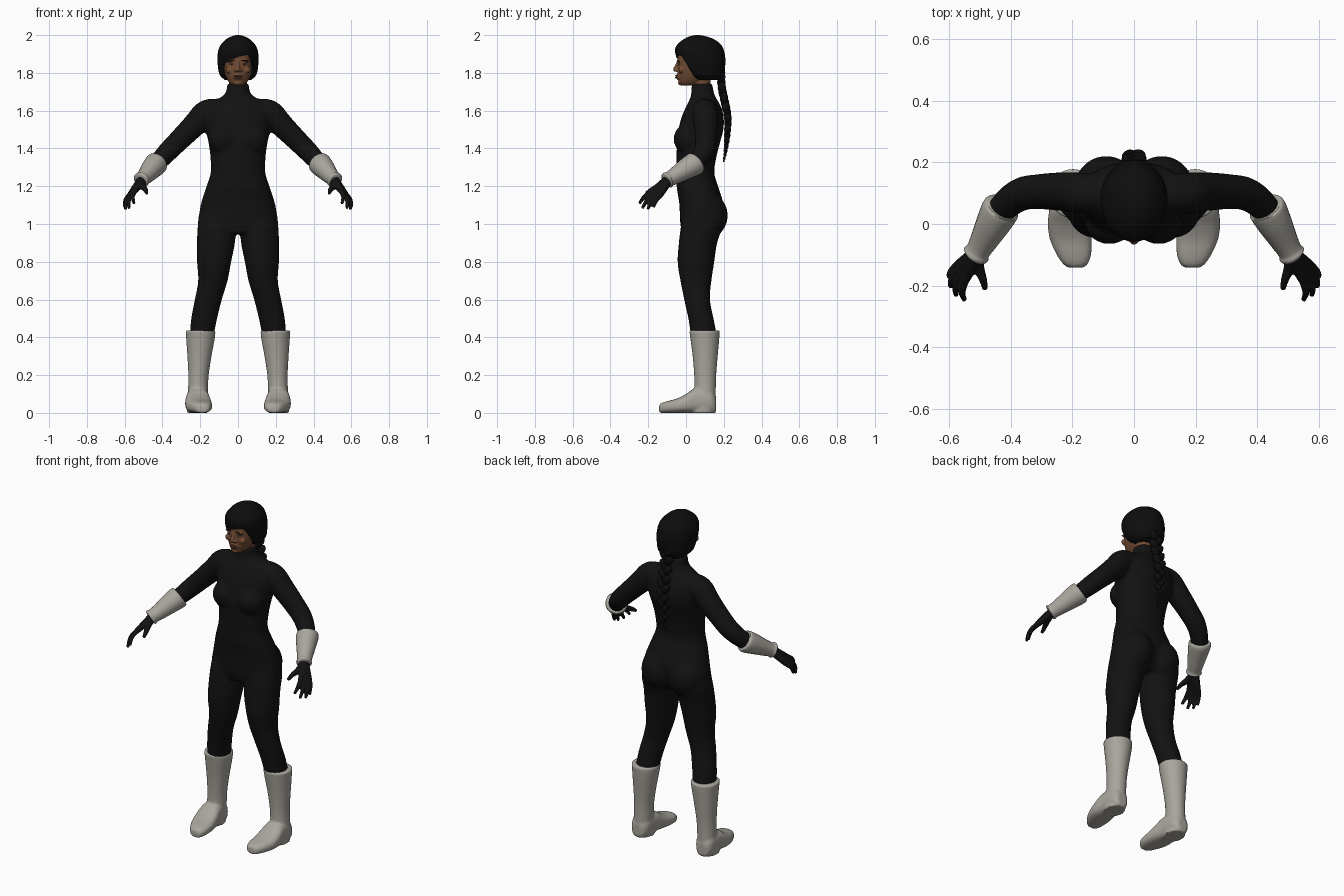
import bpy, bmesh, math
from mathutils import Vector, Matrix

if "Cube" in bpy.data.objects:
    bpy.data.objects.remove(bpy.data.objects["Cube"], do_unlink=True)


def material(name, rgb):
    m = bpy.data.materials.new(name)
    m.use_nodes = True
    m.diffuse_color = (*rgb, 1)
    bsdf = m.node_tree.nodes["Principled BSDF"]
    bsdf.inputs["Base Color"].default_value = (*rgb, 1)
    bsdf.inputs["Roughness"].default_value = 0.8
    return m


SUIT = material("black suit", (.006, .006, .006))
HAIR = material("black hair", (.004, .004, .004))
GREY = material("warm grey leather", (.40, .38, .34))
SKIN = material("brown skin", (.17, .072, .034))
LIPS = material("dark lips", (.12, .042, .025))
EYE = material("eye white", (.25, .22, .19))


def dense(rows, n=4):
    """Smooth a list of rows with a spline through them."""
    p = [Vector(r) for r in rows]
    p = [p[0]] + p + [p[-1]]
    out = []
    for a, b, c, d in zip(p, p[1:], p[2:], p[3:]):
        for j in range(n):
            t = j / n
            out.append((b * 2 + (c - a) * t + (a * 2 - b * 5 + c * 4 - d) * t ** 2
                        + (b * 3 - a - c * 3 + d) * t ** 3) * 0.5)
    return out + [p[-1]]


def loft(bm, rings, s=1, power=1.0, n=32):
    """Skin closed rings given as centre and two half axes."""
    def f(t):
        return math.copysign(abs(t) ** power, t)
    loops = []
    for c, u, v in rings:
        pts = [c + u * f(math.cos(k * math.tau / n)) + v * f(math.sin(k * math.tau / n))
               for k in range(n)]
        loops.append([bm.verts.new((q.x * s, q.y, q.z)) for q in pts])
    for a, b in zip(loops, loops[1:]):
        for k in range(n):
            bm.faces.new((a[k], a[(k + 1) % n], b[(k + 1) % n], b[k]))
    bm.faces.new(loops[0])
    bm.faces.new(loops[-1])


def stack(bm, rows, s=1, power=1.0):
    """Level sections: z, x min, x max, y min, y max."""
    loft(bm, [(Vector(((x0 + x1) / 2, (y0 + y1) / 2, z)), Vector(((x1 - x0) / 2, 0, 0)),
               Vector((0, (y1 - y0) / 2, 0))) for z, x0, x1, y0, y1 in dense(rows)], s, power)


def centred(bm, rows, power=1.0):
    """Level sections about x = 0: z, half width, y min, y max."""
    stack(bm, [(z, -w, w, a, b) for z, w, a, b in rows], 1, power)


def tube(bm, rows, s=1, n=24):
    """Round limb along a path: x, y, z, radius."""
    d = dense(rows)
    p = [Vector(r[:3]) for r in d]
    rings = []
    for i, r in enumerate(d):
        t = p[min(i + 1, len(p) - 1)] - p[max(i - 1, 0)]
        u = t.cross(Vector((0, 1, 0))).normalized()
        rings.append((p[i], u * r[3], t.cross(u).normalized() * r[3]))
    loft(bm, rings, s, 1, n)


def ball(bm, c, r, tilt=0.0):
    m = Matrix.Translation(c) @ Matrix.Rotation(tilt, 4, "Y") @ Matrix.Diagonal((*r, 1))
    bmesh.ops.create_uvsphere(bm, u_segments=20, v_segments=12, radius=1, matrix=m)


def finish(name, bm, mat, voxel=0, smooth=0, cutter=None, angle=50):
    """Make the object, fuse its volumes, and bake the modifiers."""
    bmesh.ops.recalc_face_normals(bm, faces=bm.faces)
    me = bpy.data.meshes.new(name)
    bm.to_mesh(me)
    bm.free()
    ob = bpy.data.objects.new(name, me)
    bpy.context.scene.collection.objects.link(ob)
    if voxel:
        m = ob.modifiers.new("fuse", "REMESH")
        m.mode, m.voxel_size = "VOXEL", voxel
    if smooth:
        m = ob.modifiers.new("soften", "SMOOTH")
        m.factor, m.iterations = 0.5, smooth
    if cutter:
        m = ob.modifiers.new("cut", "BOOLEAN")
        m.operation, m.solver, m.object = "DIFFERENCE", "EXACT", cutter
    if ob.modifiers:
        bpy.context.view_layer.update()
        dg = bpy.context.evaluated_depsgraph_get()
        baked = bpy.data.meshes.new_from_object(ob.evaluated_get(dg))
        ob.modifiers.clear()
        ob.data = baked
    ob.data.materials.clear()
    ob.data.materials.append(mat)
    ob.data.shade_smooth()
    ob.data.set_sharp_from_angle(angle=math.radians(angle))
    return ob


# Bodysuit: torso, glutes, bust, arms and legs fused together
bm = bmesh.new()
centred(bm, [(.95, .16, -.02, .15), (1.0, .21, -.03, .18), (1.06, .205, -.033, .195),
             (1.12, .193, -.037, .195), (1.2, .167, -.05, .17), (1.27, .145, -.05, .15),
             (1.35, .146, -.05, .16), (1.43, .156, -.048, .18), (1.5, .172, -.04, .198),
             (1.56, .178, -.025, .2), (1.61, .165, -.005, .19), (1.65, .125, .015, .17),
             (1.675, .085, .025, .155), (1.7, .063, .028, .146), (1.745, .057, .03, .14)], .9)
for s in (1, -1):
    ball(bm, (s * .09, .115, 1.045), (.105, .107, .12))
    ball(bm, (s * .08, .005, 1.45), (.08, .071, .08))
    tube(bm, [(.08, .1, 1.6, .062), (.165, .1, 1.592, .067), (.225, .105, 1.53, .064),
              (.3, .105, 1.455, .058), (.37, .095, 1.385, .054), (.435, .04, 1.315, .046),
              (.5, -.08, 1.245, .03)], s)
    stack(bm, [(1.08, .03, .19, 0, .17), (1.0, .012, .212, -.025, .195),
               (.9, .016, .217, -.038, .165), (.8, .036, .217, -.045, .15),
               (.7, .055, .211, -.03, .135), (.6, .085, .229, -.01, .127),
               (.5, .11, .248, .012, .146), (.42, .127, .254, .025, .16),
               (.36, .145, .25, .045, .15)], s)
finish("bodysuit", bm, SUIT, .009, 8)

for s, side in ((1, "left"), (-1, "right")):
    # Boot: shaft fused with the foot
    bm = bmesh.new()
    stack(bm, [(.437, .119, .278, .017, .179), (.4, .122, .275, .022, .177),
               (.3, .14, .268, .035, .168), (.2, .155, .263, .043, .16),
               (.12, .159, .265, .043, .158), (.06, .16, .27, .03, .158),
               (.0, .16, .27, .02, .155)], s)
    foot = [(.16, .217, .03, .08), (.13, .215, .054, .12), (.05, .213, .062, .13),
            (0, .211, .069, .1), (-.05, .205, .068, .075), (-.1, .195, .056, .062),
            (-.13, .19, .04, .052), (-.142, .189, .024, .04)]
    loft(bm, [(Vector((x, y, h / 2)), Vector((w, 0, 0)), Vector((0, 0, h / 2)))
              for y, x, w, h in dense(foot)], s, .75)
    finish(side + "_boot", bm, GREY, .007, 5)

    # Forearm cuff with a rolled lip at the wrist
    bm = bmesh.new()
    tube(bm, [(.428, .055, 1.325, .056), (.434, .045, 1.318, .062), (.455, .005, 1.295, .057),
              (.485, -.05, 1.26, .046), (.505, -.085, 1.24, .04), (.512, -.098, 1.233, .044),
              (.516, -.104, 1.229, .038)], s)
    finish(side + "_cuff", bm, GREY)

    # Gloved hand: palm spokes, four fingers and a thumb
    bm = bmesh.new()
    wrist = Vector((.505, -.09, 1.238))
    fingers = [((.55, -.185, 1.17), (.55, -.247, 1.108)), ((.564, -.172, 1.158), (.577, -.232, 1.082)),
               ((.573, -.155, 1.152), (.595, -.203, 1.077)), ((.574, -.135, 1.153), (.6, -.172, 1.088))]
    for knuckle, tip in fingers:
        k, t = Vector(knuckle), Vector(tip)
        bend = k.lerp(t, .5) + Vector((.008, -.004, .006))
        tube(bm, [(*wrist, .026), (*wrist.lerp(k, .5), .021), (*k, .015)], s, 12)
        tube(bm, [(*wrist.lerp(k, .8), .013), (*k, .0145), (*bend, .012), (*t, .008)], s, 12)
    tube(bm, [(.51, -.105, 1.222, .022), (.503, -.145, 1.198, .018), (.49, -.18, 1.182, .0135),
              (.483, -.212, 1.162, .009)], s, 12)
    finish(side + "_glove", bm, SUIT, .0045, 3)

# Head with jaw, nose and brow
bm = bmesh.new()
centred(bm, [(1.68, .046, .04, .13), (1.74, .049, .035, .13), (1.82, .05, .03, .13)])
centred(bm, [(1.733, .026, -.026, .04), (1.748, .046, -.037, .08), (1.78, .065, -.043, .12),
             (1.82, .077, -.045, .15), (1.86, .081, -.045, .16), (1.9, .083, -.045, .165),
             (1.94, .072, -.03, .15), (1.97, .045, 0, .11)], .92)
tube(bm, [(0, -.041, 1.862, .008), (0, -.048, 1.84, .009), (0, -.056, 1.82, .012),
          (0, -.054, 1.808, .009)], 1, 12)
ball(bm, (0, -.04, 1.78), (.028, .012, .018))
ball(bm, (0, -.03, 1.748), (.022, .012, .014))
for s in (1, -1):
    ball(bm, (s * .013, -.049, 1.812), (.01, .01, .007))
    ball(bm, (s * .032, -.036, 1.862), (.026, .008, .008))
    ball(bm, (s * .045, -.025, 1.815), (.022, .014, .018))
finish("head", bm, SKIN, .004, 3)

# Mouth
bm = bmesh.new()
ball(bm, (0, -.049, 1.785), (.023, .009, .005))
ball(bm, (0, -.048, 1.775), (.02, .0095, .006))
finish("lips", bm, LIPS)

# Eyes and brows
for s, side in ((1, "left"), (-1, "right")):
    bm = bmesh.new()
    ball(bm, (s * .032, -.036, 1.845), (.012, .005, .0045))
    finish(side + "_eye", bm, EYE)
    bm = bmesh.new()
    ball(bm, (s * .032, -.0395, 1.845), (.0045, .0025, .0045))
    finish(side + "_pupil", bm, HAIR)
    bm = bmesh.new()
    ball(bm, (s * .034, -.041, 1.865), (.021, .005, .0035), s * .12)
    finish(side + "_eyebrow", bm, HAIR)

# Hair cap with a side-swept fringe cut around the face
bm = bmesh.new()
outline = [(-.076, 1.7), (-.083, 1.8), (-.085, 1.838), (-.05, 1.86), (0, 1.884), (.05, 1.895),
           (.075, 1.885), (.085, 1.85), (.085, 1.78), (.075, 1.7)]
front = [bm.verts.new((x, -.2, z)) for x, z in outline]
back = [bm.verts.new((x, .055 - (z - 1.76) * .6, z)) for x, z in outline]
bm.faces.new(front)
bm.faces.new(back)
for i in range(len(outline)):
    j = (i + 1) % len(outline)
    bm.faces.new((front[i], front[j], back[j], back[i]))
cutter = finish("face_cutter", bm, HAIR)
cutter.hide_render = True

bm = bmesh.new()
centred(bm, [(1.762, .07, .05, .185), (1.79, .097, .0, .2), (1.83, .106, -.03, .207),
             (1.88, .109, -.05, .208), (1.92, .104, -.058, .2), (1.95, .09, -.046, .185),
             (1.98, .06, -.01, .145), (1.995, .03, .025, .1), (2.0, .008, .05, .07)])
finish("hair", bm, HAIR, cutter=cutter)
bpy.data.objects.remove(cutter, do_unlink=True)

# Braid: alternating tilted lobes down the back
bm = bmesh.new()
path = [(0, .185, 1.8, .027), (0, .19, 1.72, .026), (0, .207, 1.64, .026), (0, .222, 1.56, .024),
        (0, .218, 1.47, .02), (0, .21, 1.39, .013), (0, .2, 1.335, .006)]
for i, (x, y, z, r) in enumerate(dense(path, 3)):
    s = 1 if i % 2 else -1
    ball(bm, (s * r * .55, y, z), (r * .85, r * .85, r * 1.35), s * .6)
finish("braid", bm, HAIR)
